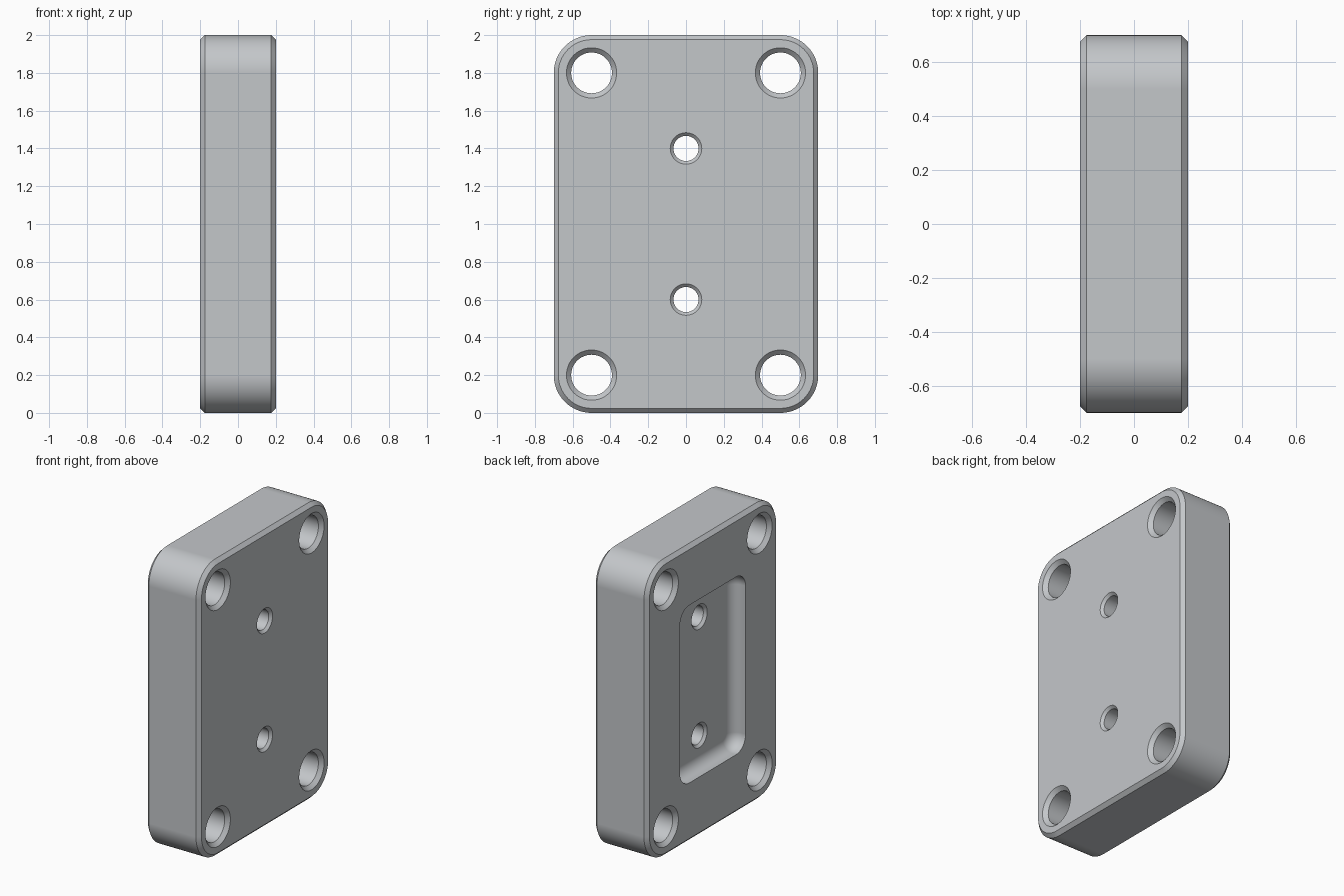
import bpy, bmesh, math

if "Cube" in bpy.data.objects:
    bpy.data.objects.remove(bpy.data.objects["Cube"])

grey = bpy.data.materials.new("light grey metal")
grey.diffuse_color = (0.55, 0.57, 0.59, 1)
grey.use_nodes = True
grey.node_tree.nodes["Principled BSDF"].inputs["Base Color"].default_value = grey.diffuse_color


def outline(hy, hz, r, n):
    """Rounded rectangle in the y-z plane, n segments per corner."""
    pts = []
    for k, (sy, sz) in enumerate([(1, 1), (-1, 1), (-1, -1), (1, -1)]):
        for i in range(n + 1):
            a = math.pi / 2 * (k + i / n)
            pts.append((sy * (hy - r) + r * math.cos(a), sz * (hz - r) + r * math.sin(a)))
    return pts


def loft(name, rings, cy=0, cz=1, n=16):
    """Closed solid through rings of (x, half width, half height, corner radius)."""
    bm = bmesh.new()
    loops = [[bm.verts.new((x, cy + y, cz + z)) for y, z in outline(hy, hz, r, n)]
             for x, hy, hz, r in rings]
    m = len(loops[0])
    for a, b in zip(loops, loops[1:]):
        for i in range(m):
            j = (i + 1) % m
            bm.faces.new((a[i], a[j], b[j], b[i]))
    bm.faces.new(loops[0])
    bm.faces.new(loops[-1])
    bmesh.ops.remove_doubles(bm, verts=bm.verts, dist=1e-5)
    bmesh.ops.recalc_face_normals(bm, faces=bm.faces)
    me = bpy.data.meshes.new(name)
    bm.to_mesh(me)
    bm.free()
    me.materials.append(grey)
    ob = bpy.data.objects.new(name, me)
    bpy.context.collection.objects.link(ob)
    return ob


def hole(name, y, z, r, c, x0, x1):
    """Drill cutter, countersunk by c at faces x0 and x1."""
    e = 0.015
    prof = [(x0 - e, r + c + e), (x0 + c, r), (x1 - c, r), (x1 + e, r + c + e)]
    return loft(name, [(x, q, q, q) for x, q in prof], y, z, 12)


# Plate with rounded corners and chamfered rims
C = 0.024
plate = loft("mounting_plate", [(-0.2, 0.7 - C, 1 - C, 0.2 - C), (-0.2 + C, 0.7, 1, 0.2),
                                (0.2 - C, 0.7, 1, 0.2), (0.2, 0.7 - C, 1 - C, 0.2 - C)])

# Pocket in the left face, with a filleted floor
F = 0.075
rings = [(-0.3, 0.35, 0.6, 0.1)]
for i in range(11):
    t = math.pi / 2 * i / 10
    d = F * (1 - math.cos(t))
    rings.append((-0.1 - F + F * math.sin(t), 0.35 - d, 0.6 - d, 0.1 - d))
cutters = [loft("pocket_cutter", rings, n=10)]

# Four corner holes and two holes through the pocket floor
for y in (-0.5, 0.5):
    for z in (0.2, 1.8):
        cutters.append(hole("corner_hole_cutter", y, z, 0.108, 0.025, -0.2, 0.2))
for z in (0.6, 1.4):
    cutters.append(hole("pocket_hole_cutter", 0, z, 0.0665, 0.017, -0.1, 0.2))

# Cut and clean up
bpy.context.view_layer.objects.active = plate
plate.select_set(True)
for c in cutters:
    mod = plate.modifiers.new("cut", 'BOOLEAN')
    mod.operation = 'DIFFERENCE'
    mod.solver = 'EXACT'
    mod.object = c
    bpy.ops.object.modifier_apply(modifier=mod.name)
    bpy.data.objects.remove(c)

bpy.ops.object.shade_smooth_by_angle(angle=math.radians(30))
wn = plate.modifiers.new("weighted normals", 'WEIGHTED_NORMAL')
wn.keep_sharp = True
